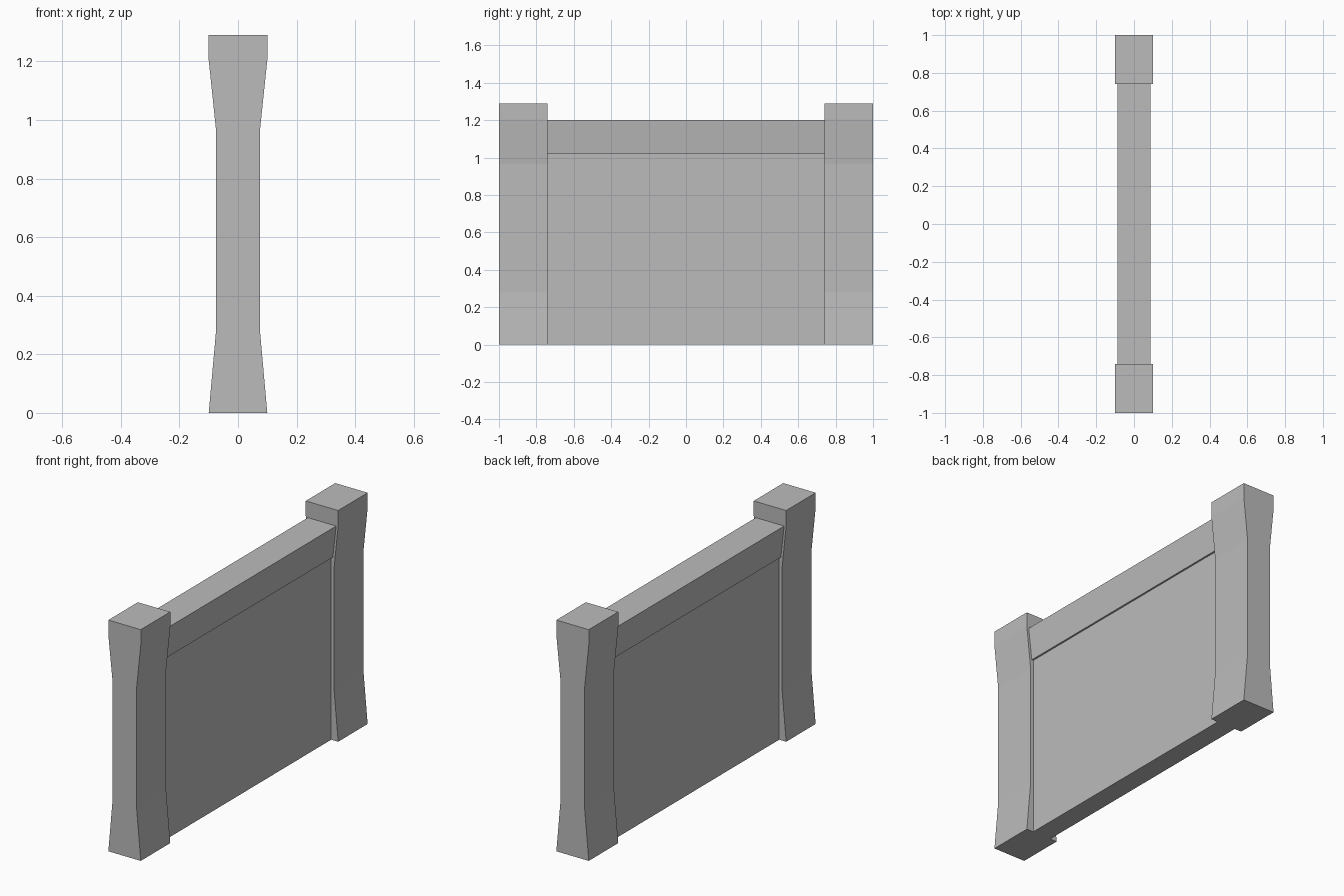
import bpy
import bmesh

if "Cube" in bpy.data.objects:
    bpy.data.objects.remove(bpy.data.objects["Cube"])

stone = bpy.data.materials.new("grey_stone")
stone.diffuse_color = (0.5, 0.5, 0.5, 1.0)
stone.use_nodes = True
stone.node_tree.nodes["Principled BSDF"].inputs["Base Color"].default_value = stone.diffuse_color


def extrude_profile(name, half_profile, y0, y1):
    """Mirror a (half width, height) profile in x and extrude it along y."""
    outline = half_profile + [(-x, z) for x, z in reversed(half_profile)]
    bm = bmesh.new()
    face = bm.faces.new([bm.verts.new((x, y0, z)) for x, z in outline])
    grown = bmesh.ops.extrude_face_region(bm, geom=[face])["geom"]
    verts = [g for g in grown if isinstance(g, bmesh.types.BMVert)]
    bmesh.ops.translate(bm, verts=verts, vec=(0, y1 - y0, 0))
    bmesh.ops.recalc_face_normals(bm, faces=bm.faces[:])
    mesh = bpy.data.meshes.new(name)
    bm.to_mesh(mesh)
    bm.free()
    mesh.materials.append(stone)
    obj = bpy.data.objects.new(name, mesh)
    bpy.context.collection.objects.link(obj)
    return obj


# End posts, flared at foot and head
post = [(0.1, 0), (0.075, 0.28), (0.075, 0.965), (0.1, 1.205), (0.1, 1.29)]
extrude_profile("front_post", post, -1.0, -0.74)
extrude_profile("back_post", post, 0.74, 1.0)

# Thin wall panel between the posts
extrude_profile("wall_panel", [(0.057, 0), (0.057, 1.02)], -0.74, 0.74)

# Coping that widens upward and slightly overhangs the panel
extrude_profile("coping", [(0.067, 1.02), (0.0875, 1.2)], -0.74, 0.74)
